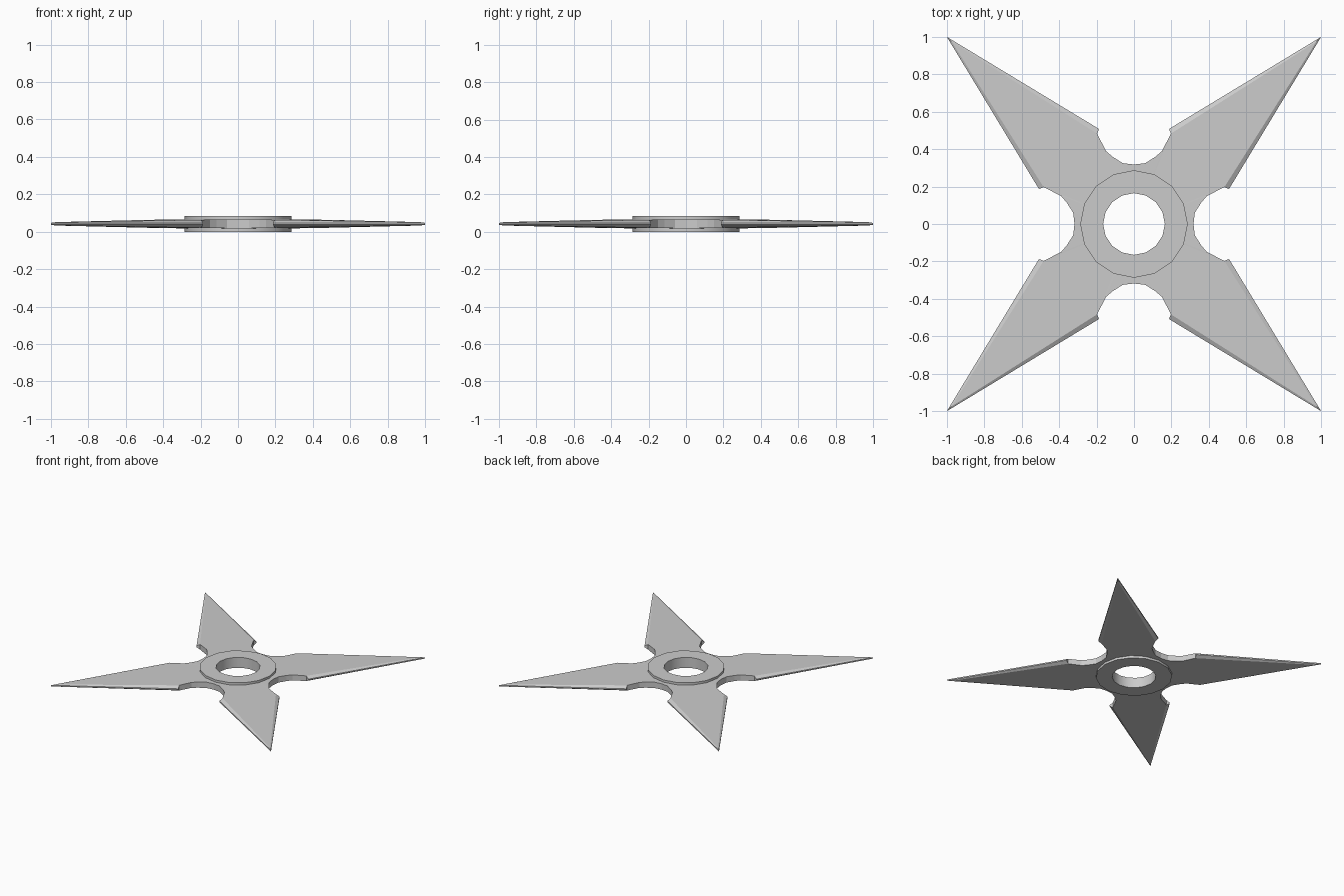
import bpy, bmesh, math
from mathutils import Vector

if "Cube" in bpy.data.objects:
    bpy.data.objects.remove(bpy.data.objects["Cube"])

MID = 0.0425      # height of the centre plane
EDGE = 0.005      # half thickness of the cutting edge
HUB_SIDES = 16


def loft(name, loops, smooth=False):
    """Join a closed series of closed loops into one solid ring."""
    bm = bmesh.new()
    rings = [[bm.verts.new(p) for p in loop] for loop in loops]
    n = len(rings[0])
    for k, a in enumerate(rings):
        b = rings[(k + 1) % len(rings)]
        for i in range(n):
            j = (i + 1) % n
            bm.faces.new((a[i], a[j], b[j], b[i]))
    bmesh.ops.remove_doubles(bm, verts=bm.verts, dist=0.0005)
    bmesh.ops.recalc_face_normals(bm, faces=bm.faces)
    me = bpy.data.meshes.new(name)
    bm.to_mesh(me)
    bm.free()
    ob = bpy.data.objects.new(name, me)
    bpy.context.collection.objects.link(ob)
    if smooth:
        bpy.context.view_layer.objects.active = ob
        ob.select_set(True)
        bpy.ops.object.shade_smooth_by_angle(angle=math.radians(35))
        ob.select_set(False)
    return ob


def circle(r, z):
    return [(r * math.cos(2 * math.pi * i / HUB_SIDES),
             r * math.sin(2 * math.pi * i / HUB_SIDES), z) for i in range(HUB_SIDES)]


# raised centre ring
loft("hub_ring", [circle(0.165, 0), circle(0.287, 0),
                  circle(0.287, 2 * MID), circle(0.165, 2 * MID)], True)

# half of one blade: (flat face point, cutting edge point), notch first, tip last
notch = [(0.318, 0), (0.325, 0.06), (0.36, 0.115), (0.39, 0.15), (0.483, 0.197)]
half = [(p, p) for p in notch]
half += [(notch[-1], (0.508, 0.187)), ((0.975, 0.975), (1.0, 1.0))]
swap = lambda p: (p[1], p[0])
quarter = half + [(swap(a), swap(b)) for a, b in reversed(half[1:-1])]

# repeat the quarter outline around the centre
face, edge = [], []
for q in range(4):
    c, s = (1, 0, -1, 0)[q], (0, 1, 0, -1)[q]
    for a, b in quarter:
        face.append(Vector((a[0] * c - a[1] * s, a[0] * s + a[1] * c)))
        edge.append(Vector((b[0] * c - b[1] * s, b[0] * s + b[1] * c)))


def half_thickness(r):
    t = max(0, (r - 0.32) / 1.06)
    return 0.024 + (0.009 - 0.024) * t


def face_loop(sign):
    return [(p.x, p.y, MID + sign * half_thickness(p.length)) for p in face]


def edge_loop(sign):
    return [(p.x, p.y, MID + sign * EDGE) for p in edge]


def inner_loop(sign):
    return [(*(p.normalized() * 0.24), MID + sign * 0.024) for p in face]


# four-bladed plate with ground edges
loft("blades", [inner_loop(1), face_loop(1), edge_loop(1),
                edge_loop(-1), face_loop(-1), inner_loop(-1)])
